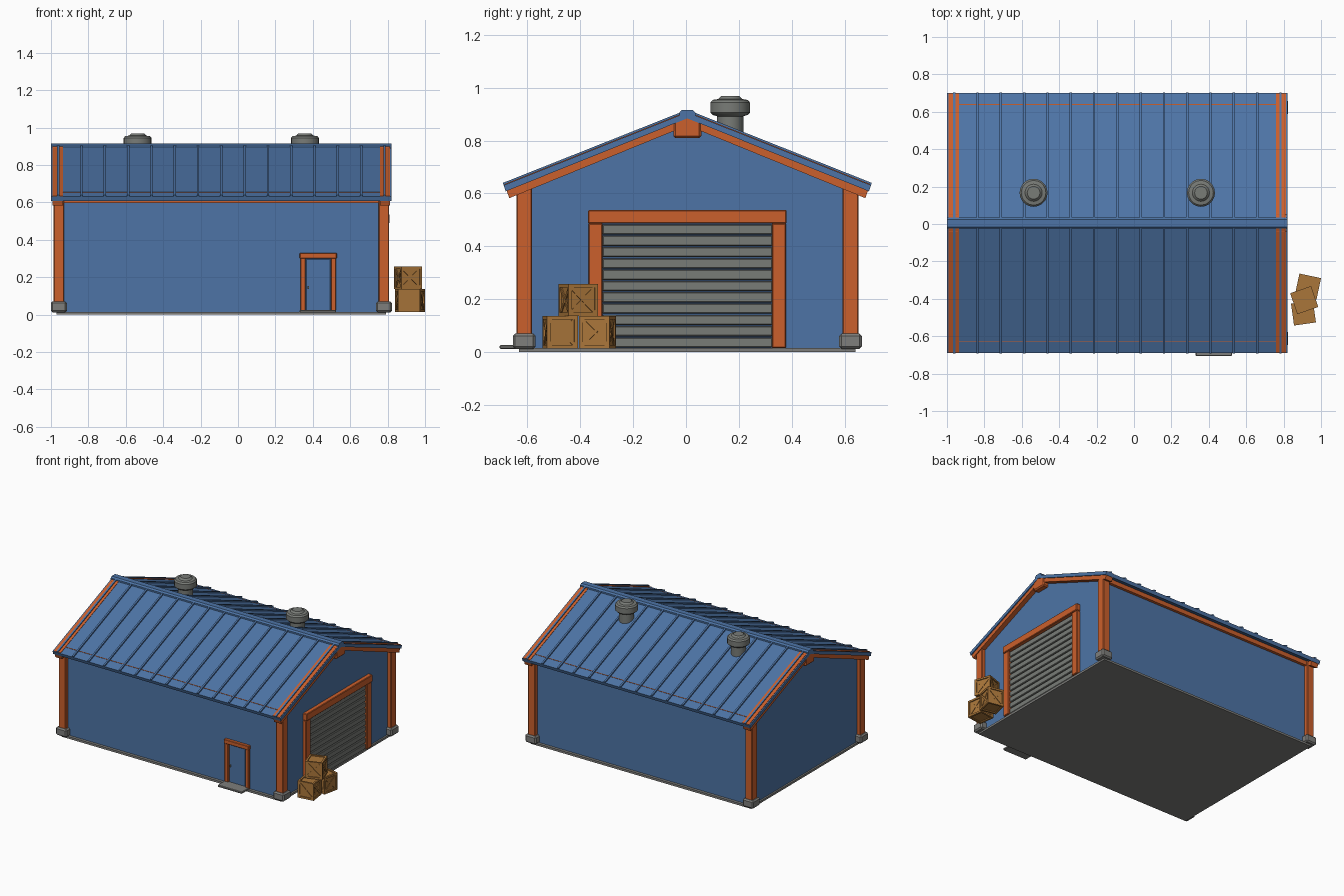
import bpy, bmesh, math
from mathutils import Matrix, Vector

if "Cube" in bpy.data.objects:
    bpy.data.objects.remove(bpy.data.objects["Cube"])

CX, CY = -0.089, 0.005      # centre of the building
WX, WY = 0.869, 0.617       # half distances to the post centres
SLAB = 0.015


def material(name, r, g, b):
    m = bpy.data.materials.new(name)
    m.diffuse_color = (r, g, b, 1)
    m.use_nodes = True
    m.node_tree.nodes["Principled BSDF"].inputs["Base Color"].default_value = m.diffuse_color
    return m


BLUE = material("blue_metal", 0.075, 0.175, 0.38)
ORANGE = material("orange_steel", 0.60, 0.115, 0.025)
GREY = material("grey_metal", 0.19, 0.20, 0.185)
STONE = material("concrete", 0.21, 0.21, 0.20)
WOOD = material("crate_wood", 0.40, 0.18, 0.042)


def finish(name, bm, mat, bevel=0.0):
    bmesh.ops.recalc_face_normals(bm, faces=bm.faces)
    me = bpy.data.meshes.new(name)
    bm.to_mesh(me)
    bm.free()
    me.materials.append(mat)
    ob = bpy.data.objects.new(name, me)
    bpy.context.collection.objects.link(ob)
    if bevel:
        mod = ob.modifiers.new("bevel", "BEVEL")
        mod.width, mod.segments = bevel, 1
    return ob


def add_box(bm, lo, hi, turn=Matrix()):
    lo, hi = Vector(lo), Vector(hi)
    size = hi - lo
    m = turn @ Matrix.Translation((lo + hi) / 2) @ Matrix.Diagonal((*size, 1))
    bmesh.ops.create_cube(bm, size=1, matrix=m)


def boxes(name, spans, mat, bevel=0.0):
    bm = bmesh.new()
    for lo, hi in spans:
        add_box(bm, lo, hi)
    return finish(name, bm, mat, bevel)


def add_prism(bm, profile, x0, x1):
    """Extrude a (y, z) profile along x."""
    f = bm.faces.new([bm.verts.new((x0, y, z)) for y, z in profile])
    ext = bmesh.ops.extrude_face_region(bm, geom=[f])["geom"]
    bmesh.ops.translate(bm, vec=(x1 - x0, 0, 0),
                        verts=[v for v in ext if isinstance(v, bmesh.types.BMVert)])


def top(d):
    """Roof height at distance d from the ridge."""
    return 0.907 - 0.397 * d


def slope(d0, d1, up, down, side):
    """Profile of a sloping strip on one side of the ridge, cut square at the eave."""
    pts = [(d0, top(d0) + up), (d1, top(d1) + up),
           (d1 - 0.35 * (up + down), top(d1) - down), (d0, top(d0) - down)]
    return [(CY + side * d, z) for d, z in pts]


# Floor slab and solid walls with gables
boxes("floor_slab", [((CX - WX - 0.012, CY - 0.637, 0), (CX + WX + 0.012, CY + 0.637, SLAB))], STONE)
bm = bmesh.new()
add_prism(bm, [(CY - WY, 0.01), (CY + WY, 0.01), (CY + WY, top(WY) - 0.012),
               (CY, top(0) - 0.012), (CY - WY, top(WY) - 0.012)], CX - WX, CX + WX)
finish("walls", bm, BLUE)

# Roof sheets, ribs, ridge cap and rake trim
bm = bmesh.new()
for s in (-1, 1):
    add_prism(bm, slope(0, 0.695, 0, 0.023, s), -1.0, 0.821)
finish("roof_sheets", bm, BLUE)
bm = bmesh.new()
for i in range(15):
    x = CX - WX - 0.003 + i * (2 * WX + 0.006) / 14
    for s in (-1, 1):
        add_prism(bm, slope(0.02, 0.698, 0.010, 0.004, s), x - 0.006, x + 0.006)
finish("roof_ribs", bm, BLUE)
bm = bmesh.new()
add_prism(bm, [(CY + y, z) for y, z in [(-0.03, 0.893), (-0.03, 0.906), (-0.02, 0.916),
                                        (0.02, 0.916), (0.03, 0.906), (0.03, 0.893)]], -1.0, 0.821)
finish("ridge_cap", bm, BLUE)
bm = bmesh.new()
for sx in (-1, 1):
    x = CX + sx * (WX + 0.006)
    for s in (-1, 1):
        add_prism(bm, slope(0, 0.692, 0.003, 0.050, s), x - 0.028, x + 0.028)
finish("rake_trim", bm, ORANGE)
boxes("ridge_bracket", [((CX + s * (WX + 0.007) - 0.032, CY - 0.053, 0.81),
                         (CX + s * (WX + 0.007) + 0.032, CY + 0.053, 0.893)) for s in (-1, 1)], ORANGE, 0.008)
boxes("eave_beam", [((CX - WX, CY + s * 0.621 - 0.016, 0.597),
                     (CX + WX, CY + s * 0.621 + 0.016, 0.656)) for s in (-1, 1)], ORANGE)

# Corner posts with concrete feet
corners = [(CX + sx * WX, CY + sy * WY) for sx in (-1, 1) for sy in (-1, 1)]
boxes("corner_post", [((x - 0.028, y - 0.03, 0.05), (x + 0.028, y + 0.03, 0.63)) for x, y in corners], ORANGE, 0.004)
boxes("post_foot", [((x - 0.043, y - 0.043, 0.012), (x + 0.043, y + 0.043, 0.07)) for x, y in corners], STONE, 0.009)

# Roller door on the right gable
GX = CX + WX
boxes("roller_door_frame",
      [((GX - 0.01, CY + s * 0.347 - 0.027, SLAB), (GX + 0.024, CY + s * 0.347 + 0.027, 0.487)) for s in (-1, 1)]
      + [((GX - 0.01, CY - 0.376, 0.486), (GX + 0.03, CY + 0.376, 0.537))], ORANGE, 0.004)
pitch = 0.47 / 11
boxes("roller_door_slats", [((GX - 0.01, CY - 0.322, SLAB + i * pitch + 0.002),
                             (GX + 0.012, CY + 0.322, SLAB + (i + 1) * pitch - 0.002)) for i in range(11)],
      GREY, 0.004)

# Side door on the front wall
FY = CY - WY
boxes("side_door_frame", [((0.333, FY - 0.018, SLAB), (0.36, FY + 0.01, 0.303)),
                          ((0.498, FY - 0.018, SLAB), (0.525, FY + 0.01, 0.303)),
                          ((0.330, FY - 0.022, 0.300), (0.528, FY + 0.01, 0.330))], ORANGE, 0.003)
boxes("side_door", [((0.364, FY - 0.008, 0.02), (0.494, FY + 0.01, 0.297))], BLUE, 0.003)
boxes("door_handle", [((0.372, FY - 0.018, 0.138), (0.380, FY, 0.152))], GREY)
boxes("door_step", [((0.33, -0.705, 0.012), (0.525, FY, 0.026))], STONE, 0.003)


# Roof vents: turned profile with a rounded cap
def vent(x, y):
    profile = [(0.050, 0.80), (0.050, 0.892), (0.066, 0.897), (0.075, 0.906), (0.075, 0.944),
               (0.066, 0.954), (0.046, 0.957), (0.034, 0.969)]
    n = 20
    bm = bmesh.new()
    rings = [[bm.verts.new((x + r * math.cos(2 * math.pi * k / n), y + r * math.sin(2 * math.pi * k / n), z))
              for k in range(n)] for r, z in profile]
    for a, b in zip(rings, rings[1:]):
        for k in range(n):
            j = (k + 1) % n
            bm.faces.new((a[k], a[j], b[j], b[k]))
    bm.faces.new(rings[0][::-1])
    bm.faces.new(rings[-1])
    ob = finish("roof_vent", bm, GREY)
    bpy.ops.object.select_all(action="DESELECT")
    ob.select_set(True)
    bpy.context.view_layer.objects.active = ob
    bpy.ops.object.shade_smooth_by_angle(angle=math.radians(30))


for vx in (-0.537, 0.358):
    vent(vx, 0.167)


# Crates: recessed box, raised frame on every face, crossed braces on the sides
def crate(x, y, z, angle, s=0.118, h=0.122):
    place = Matrix.Translation((x, y, z + h / 2)) @ Matrix.Rotation(math.radians(angle), 4, "Z")
    a, c, t, e = s / 2, h / 2, 0.013, 0.007
    bm = bmesh.new()
    add_box(bm, (-a + e, -a + e, -c + e), (a - e, a - e, c - e), place)
    for i in (-1, 1):
        for j in (-1, 1):
            def edge(axis):
                size = [a, a, c]
                lo, hi = [-v for v in size], size[:]
                for k, sign in zip([k for k in range(3) if k != axis], (i, j)):
                    if sign > 0:
                        lo[k] = size[k] - t
                    else:
                        hi[k] = t - size[k]
                add_box(bm, lo, hi, place)
            for axis in range(3):
                edge(axis)
    length = math.hypot(a - t, c - t) + 0.003
    for q in range(4):
        side = place @ Matrix.Rotation(q * math.pi / 2, 4, "Z")
        for k in (-1, 1):
            add_box(bm, (a - e - 0.002, -length, -0.006), (a - 0.003 - 0.0005 * k, length, 0.006),
                    side @ Matrix.Rotation(k * math.pi / 4, 4, "X"))
    finish("crate", bm, WOOD)


crate(0.930, -0.335, 0.014, -12)
crate(0.906, -0.476, 0.014, 8)
crate(0.910, -0.407, 0.136, 19)
